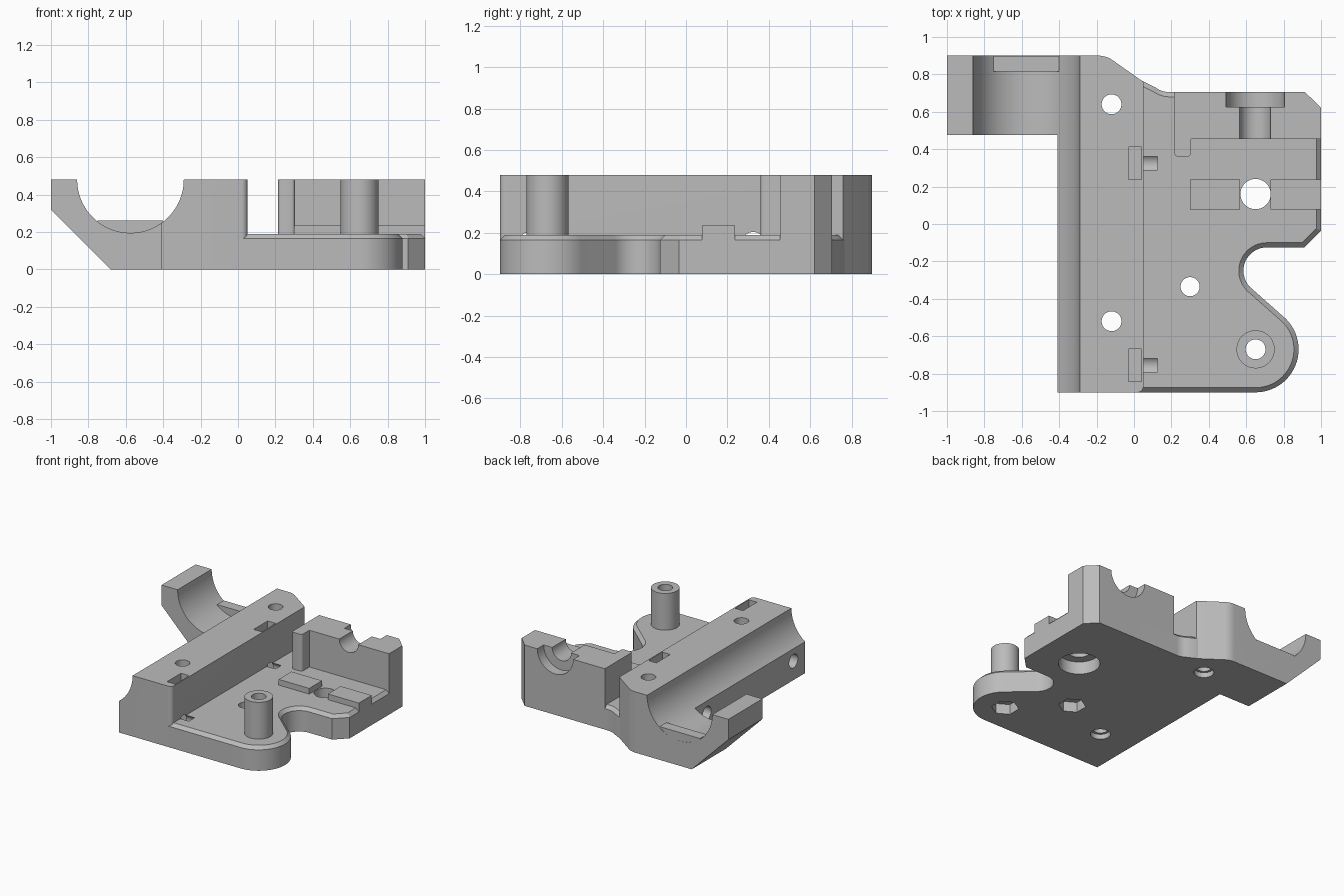
import bpy, bmesh
from math import cos, sin, radians, pi
from mathutils import Matrix, Vector

default = bpy.data.objects.get("Cube")
if default:
    bpy.data.objects.remove(default, do_unlink=True)

grey = bpy.data.materials.new("plain grey")
grey.use_nodes = True
grey.diffuse_color = (0.5, 0.5, 0.5, 1)
grey.node_tree.nodes["Principled BSDF"].inputs["Base Color"].default_value = (0.5, 0.5, 0.5, 1)

TOP, FLOOR, CHAMFER = 0.48, 0.19, 0.025


def arc(cx, cy, r, start, end, steps=16):
    """Points along an arc, angles in degrees."""
    angles = [radians(start + (end - start) * i / steps) for i in range(steps + 1)]
    return [(cx + r * cos(a), cy + r * sin(a)) for a in angles]


def finish(bm, name):
    bmesh.ops.recalc_face_normals(bm, faces=bm.faces)
    mesh = bpy.data.meshes.new(name)
    bm.to_mesh(mesh)
    bm.free()
    mesh.materials.append(grey)
    obj = bpy.data.objects.new(name, mesh)
    bpy.context.collection.objects.link(obj)
    return obj


def prism(name, outline, low, high, along_y=False, chamfer=0):
    """Extrude an outline upwards, or an xz outline along y."""
    bm = bmesh.new()
    place = (lambda a, b: (a, low, b)) if along_y else (lambda a, b: (a, b, low))
    face = bm.faces.new([bm.verts.new(place(a, b)) for a, b in outline])
    lift = Vector((0, high - low, 0)) if along_y else Vector((0, 0, high - low))
    new = bmesh.ops.extrude_face_region(bm, geom=[face])["geom"]
    bmesh.ops.translate(bm, vec=lift, verts=[v for v in new if isinstance(v, bmesh.types.BMVert)])
    if chamfer:
        bmesh.ops.recalc_face_normals(bm, faces=bm.faces)
        rim = [e for e in bm.edges if all(v.co.z > high - 1e-5 for v in e.verts)]
        bmesh.ops.bevel(bm, geom=rim, offset=chamfer, segments=1, affect="EDGES")
    return finish(bm, name)


def box(name, x0, x1, y0, y1, z0, z1):
    return prism(name, [(x0, y0), (x1, y0), (x1, y1), (x0, y1)], z0, z1)


def rod(name, centre, radius, length, axis="Z", sides=40):
    turn = {"X": Matrix.Rotation(pi / 2, 4, "Y"), "Y": Matrix.Rotation(pi / 2, 4, "X"),
            "Z": Matrix.Identity(4)}[axis]
    bm = bmesh.new()
    bmesh.ops.create_cone(bm, cap_ends=True, segments=sides, radius1=radius, radius2=radius,
                          depth=length, matrix=Matrix.Translation(centre) @ turn)
    return finish(bm, name)


def cut(part, cutters):
    """Subtract every cutter from the part."""
    for cutter in cutters:
        mod = part.modifiers.new("cut", "BOOLEAN")
        mod.operation, mod.solver, mod.object = "DIFFERENCE", "EXACT", cutter


# Base plate with rounded front lobe and a scooped right side
base_outline = [(0, -0.9)]
base_outline += arc(0.65, -0.67, 0.23, -90, 45, 24)
base_outline += arc(0.71, -0.25, 0.125, 225, 90)
base_outline += [(0.91, -0.125), (1, -0.035), (1, 0.62), (0.915, 0.705)]
base_outline += arc(0.19, 0.83, 0.125, -90, -125, 8)
base_outline += [(0.04, 0.767), (0, 0.767)]
base = prism("base_plate", base_outline, 0, FLOOR, chamfer=CHAMFER)

# Rail block with the rear clamp arm
rail_outline = [(-0.41, -0.9)] + arc(0.02, -0.87, 0.03, -90, 0, 6)
rail_outline += [(0.05, 0.76)] + arc(-0.19, 0.77, 0.13, 56, 90, 8)
rail_outline += [(-1, 0.9), (-1, 0.475), (-0.41, 0.475)]
rail = prism("rail_block", rail_outline, 0, TOP)

# Stop lip at the rear of the groove
lip = box("groove_lip", -0.752, -0.40, 0.815, 0.899, 0.17, 0.262)

# Rear wall with its short side return
wall_outline = [(0.215, 0.705), (0.915, 0.705), (1, 0.62), (1, 0.455), (0.305, 0.455)]
wall_outline += arc(0.285, 0.38, 0.02, 0, -90, 4) + arc(0.235, 0.38, 0.02, -90, -180, 4)
wall = prism("rear_wall", wall_outline, FLOOR - CHAMFER, TOP)

# Raised pads and the screw post
pads = [box("left_pad" if x0 > 0.5 else "right_pad", x0, x1, 0.078, 0.238, FLOOR - CHAMFER, 0.235)
        for x0, x1 in ((0.30, 0.567), (0.73, 1))]
post = rod("screw_post", (0.65, -0.67, 0.33), 0.102, 0.3)

# Groove and underside slope
groove = rod("groove_cutter", (-0.575, 0, TOP), 0.285, 3, "Y", 96)
slope = prism("slope_cutter", [(-0.58, -0.1), (-1.1, 0.42), (-1.1, -0.1)], -1, 1, along_y=True)

# Vertical holes with recesses below
rail_cuts, base_cuts = [groove, slope], []
for y in (0.64, -0.52):
    rail_cuts += [rod("rail_hole", (-0.12, y, 0.25), 0.053, 1),
                  rod("rail_recess", (-0.12, y, 0), 0.072, 0.08)]
post_hole = rod("post_hole", (0.65, -0.67, 0.25), 0.053, 1)
base_cuts += [post_hole, rod("plate_hole", (0.3, -0.335, 0.25), 0.051, 1),
              rod("pivot_hole", (0.65, 0.16, 0.25), 0.081, 1),
              rod("pivot_recess", (0.65, 0.16, 0), 0.15, 0.2)]
for x, y in ((0.65, -0.67), (0.3, -0.335)):
    base_cuts.append(rod("nut_recess", (x, y, 0), 0.1, 0.16, sides=6))

# Cross screws with nut slots in the rail
for y in (0.325, -0.755):
    screw = rod("cross_hole", (-0.19, y, 0.15), 0.054, 0.63, "X")
    rail_cuts += [screw, box("nut_slot", -0.03, 0.04, y - 0.087, y + 0.087, 0.06, 1)]
    base_cuts += [screw, box("nut_slot", -0.03, 0.04, y - 0.087, y + 0.087, 0.06, 1)]

# Stepped half-round notch in the rear wall
wall_cuts = [rod("notch", (0.648, 0.5, TOP), 0.083, 1, "Y"),
             rod("notch_step", (0.648, 0.825, TOP), 0.157, 0.4, "Y")]

cut(rail, rail_cuts)
cut(base, base_cuts)
cut(wall, wall_cuts)
cut(post, [post_hole])

# Bake the cuts, drop the cutters and smooth the round faces
bpy.context.view_layer.update()
graph = bpy.context.evaluated_depsgraph_get()
parts = [base, rail, lip, wall, post] + pads
baked = [bpy.data.meshes.new_from_object(p.evaluated_get(graph)) for p in parts]
for part, mesh in zip(parts, baked):
    part.modifiers.clear()
    part.data = mesh
for cutter in set(rail_cuts + base_cuts + wall_cuts):
    bpy.data.objects.remove(cutter, do_unlink=True)
bpy.ops.object.select_all(action="DESELECT")
for part in parts:
    part.select_set(True)
bpy.context.view_layer.objects.active = base
bpy.ops.object.shade_smooth_by_angle(angle=radians(30))
